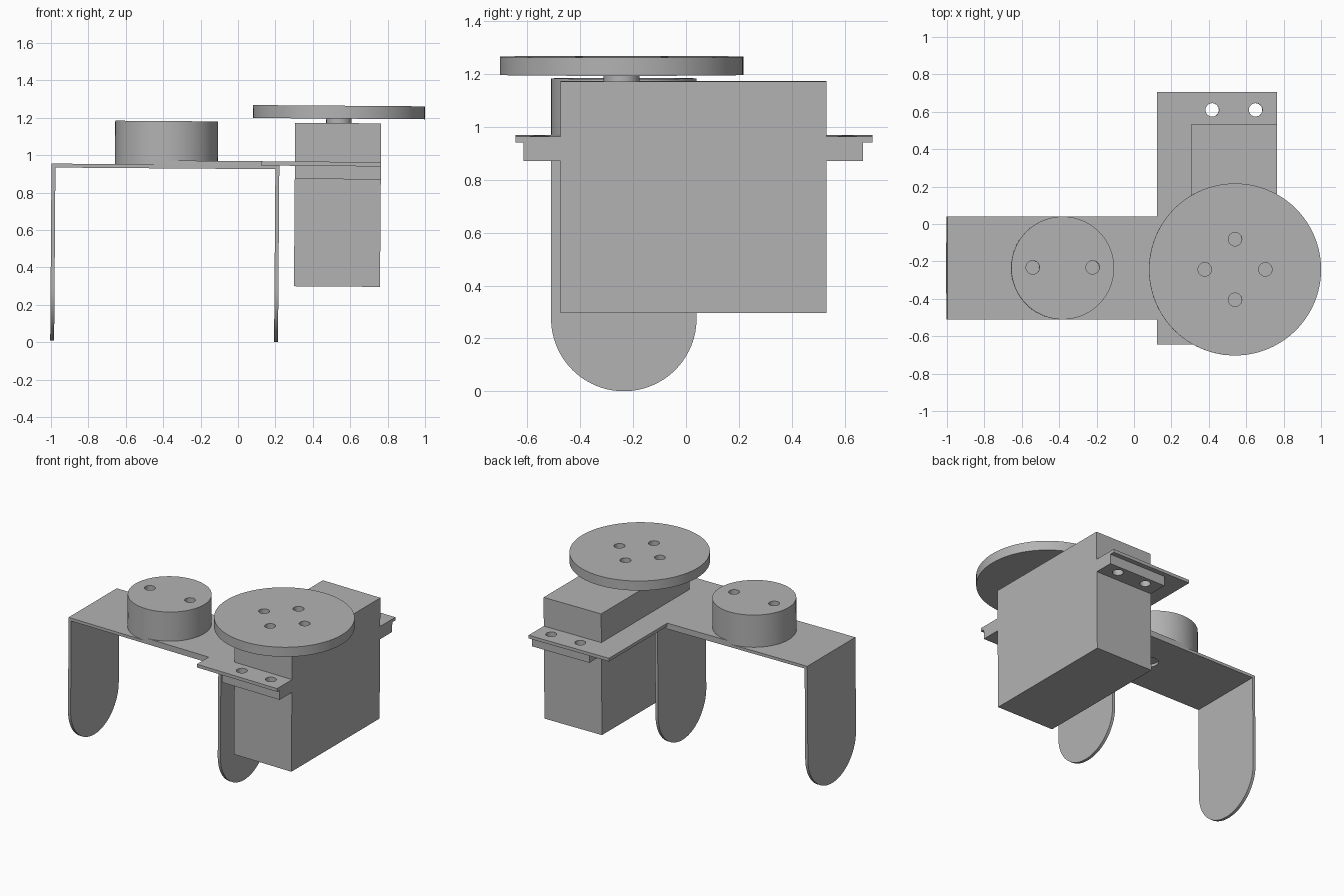
import bpy, bmesh
from math import pi, sin, cos, radians
from mathutils import Matrix, Vector

cube = bpy.data.objects.get("Cube")
if cube:
    bpy.data.objects.remove(cube, do_unlink=True)

grey = bpy.data.materials.new("plain grey")
grey.use_nodes = True
grey.diffuse_color = (0.45, 0.45, 0.45, 1)
grey.node_tree.nodes["Principled BSDF"].inputs["Base Color"].default_value = (0.45, 0.45, 0.45, 1)

# the whole assembly leans very slightly toward its left
LEAN = Matrix.Translation((0, 0, 0.95)) @ Matrix.Rotation(0.0075, 4, 'Y') @ Matrix.Translation((0, 0, -0.95))
MID_Y = -0.235      # centre line of the strip, knob and turntable
HALF = 0.275        # half width of the strip
KNOB_X = -0.383
TABLE_X = 0.538


def prism(name, outline, depth):
    """Extrude a closed 3D outline along a vector."""
    bm = bmesh.new()
    face = bm.faces.new([bm.verts.new(p) for p in outline])
    new = bmesh.ops.extrude_face_region(bm, geom=[face])["geom"]
    bmesh.ops.translate(bm, vec=Vector(depth), verts=[v for v in new if isinstance(v, bmesh.types.BMVert)])
    bmesh.ops.recalc_face_normals(bm, faces=bm.faces)
    mesh = bpy.data.meshes.new(name)
    bm.to_mesh(mesh)
    bm.free()
    mesh.materials.append(grey)
    obj = bpy.data.objects.new(name, mesh)
    bpy.context.collection.objects.link(obj)
    return obj


def box(name, x, y, z):
    outline = [(x[0], y[0], z[0]), (x[1], y[0], z[0]), (x[1], y[1], z[0]), (x[0], y[1], z[0])]
    return prism(name, outline, (0, 0, z[1] - z[0]))


def arc(cx, cy, r, start, end, steps):
    angles = [radians(start + (end - start) * i / steps) for i in range(steps + 1)]
    return [(cx + r * cos(a), cy + r * sin(a)) for a in angles]


def disc(name, x, y, r, z, steps=96):
    ring = arc(x, y, r, 0, 360, steps)[:-1]
    return prism(name, [(px, py, z[0]) for px, py in ring], (0, 0, z[1] - z[0]))


def drill(obj, centres, r, z):
    """Cut round vertical holes."""
    for x, y in centres:
        cutter = disc("hole_cutter", x, y, r, z, 32)
        cutter.hide_render = True
        mod = obj.modifiers.new("hole", 'BOOLEAN')
        mod.operation, mod.solver, mod.object = 'DIFFERENCE', 'EXACT', cutter
        bpy.context.view_layer.objects.active = obj
        bpy.ops.object.modifier_apply(modifier=mod.name)
        bpy.data.objects.remove(cutter, do_unlink=True)


parts = []

# U bracket: top strip and two round-ended legs
strip = box("bracket_strip", (-0.997, 0.223), (MID_Y - HALF, MID_Y + HALF), (0.927, 0.948))
drill(strip, [(-0.32, MID_Y)], 0.065, (0.9, 1.0))
parts.append(strip)
for name, x in (("right_leg", -0.997), ("left_leg", 0.2)):
    side = arc(MID_Y, 0.002 + HALF, HALF, 180, 360, 48)
    side += [(MID_Y + HALF, 0.935), (MID_Y - HALF, 0.935)]
    parts.append(prism(name, [(x, y, z) for y, z in side], (0.021, 0, 0)))

# mounting plate: wide end around the motor, round end under the knob
outline = arc(KNOB_X, MID_Y, HALF, 90, 270, 48)
outline += [(0.122, MID_Y - HALF), (0.122, -0.645), (0.764, -0.645),
            (0.764, 0.705), (0.122, 0.705), (0.122, MID_Y + HALF)]
plate = prism("mounting_plate", [(x, y, 0.946) for x, y in outline], (0, 0, 0.023))

# motor body with ears screwed below the plate
MX = (0.304, 0.764)
parts.append(box("motor_body", MX, (-0.475, 0.532), (0.302, 1.176)))
ears = [box("front_motor_ear", MX, (-0.615, -0.47), (0.876, 0.946)),
        box("back_motor_ear", MX, (0.527, 0.67), (0.876, 0.946))]
screw_holes = [(x, y) for x in (0.418, 0.65) for y in (-0.553, 0.61)]
drill(plate, screw_holes, 0.036, (0.8, 1.0))
drill(ears[0], [h for h in screw_holes if h[1] < 0], 0.036, (0.8, 1.0))
drill(ears[1], [h for h in screw_holes if h[1] > 0], 0.036, (0.8, 1.0))
parts += [plate] + ears

# motor shaft and turntable
parts.append(disc("motor_shaft", TABLE_X, MID_Y - 0.008, 0.068, (1.17, 1.205), 48))
table = disc("turntable", TABLE_X, MID_Y - 0.008, 0.46, (1.2, 1.269))
drill(table, [(TABLE_X + 0.162 * cos(i * pi / 2), MID_Y - 0.008 + 0.162 * sin(i * pi / 2))
              for i in range(4)], 0.036, (1.1, 1.3))
parts.append(table)

# round knob with two screw holes
knob = disc("round_knob", KNOB_X, MID_Y, HALF, (0.965, 1.18))
drill(knob, [(KNOB_X + s * 0.16, MID_Y + 0.003) for s in (-1, 1)], 0.036, (1.0, 1.3))
parts.append(knob)

# lean every part together and smooth the round walls
for obj in parts:
    obj.data.transform(LEAN)
    bpy.ops.object.select_all(action='DESELECT')
    obj.select_set(True)
    bpy.context.view_layer.objects.active = obj
    bpy.ops.object.shade_smooth_by_angle(angle=radians(30))
